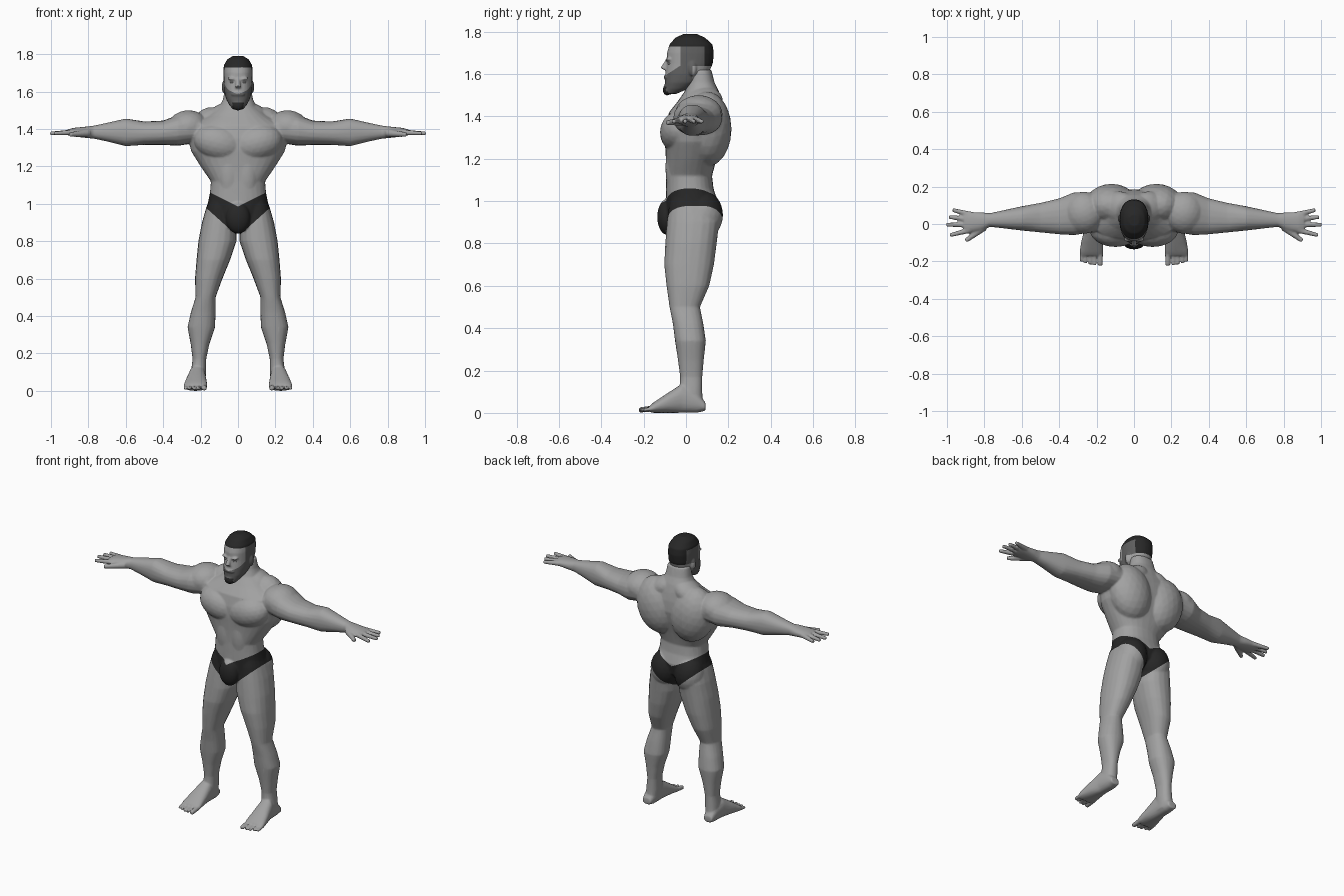
import bpy
import bmesh
import math
from mathutils import Matrix, Vector

default = bpy.data.objects.get("Cube")
if default:
    bpy.data.objects.remove(default, do_unlink=True)


def material(name, value):
    mat = bpy.data.materials.new(name)
    mat.use_nodes = True
    colour = (value, value, value, 1)
    mat.diffuse_color = colour
    mat.node_tree.nodes["Principled BSDF"].inputs["Base Color"].default_value = colour
    return mat


skin = material("skin grey", .36)
dark = material("near black", .02)
stubble = material("stubble grey", .12)
pale = material("eye grey", .5)
SKIN, DARK, STUBBLE = range(3)


def loft(bm, axis, stations, sides=20, power=2.3):
    """Skin rounded sections; each is (position, a_min, a_max, b_min, b_max)."""
    rings = []
    for t, a0, a1, b0, b1 in stations:
        ring = []
        for i in range(sides):
            angle = math.tau * i / sides
            c, s = math.cos(angle), math.sin(angle)
            a = (a0 + a1) / 2 + (a1 - a0) / 2 * math.copysign(abs(c) ** (2 / power), c)
            b = (b0 + b1) / 2 + (b1 - b0) / 2 * math.copysign(abs(s) ** (2 / power), s)
            point = {"x": (t, a, b), "y": (a, t, b), "z": (a, b, t)}[axis]
            ring.append(bm.verts.new(point))
        rings.append(ring)
    for low, high in zip(rings, rings[1:]):
        for i in range(sides):
            j = (i + 1) % sides
            bm.faces.new((low[i], low[j], high[j], high[i]))
    bm.faces.new(rings[0])
    bm.faces.new(rings[-1])


def centred_loft(bm, stations):
    loft(bm, "z", [(z, -w, w, y0, y1) for z, w, y0, y1 in stations], sides=28)


def blob(bm, centre, radii, tilt=0):
    matrix = (Matrix.Translation(centre) @ Matrix.Rotation(tilt, 4, "Y")
              @ Matrix.Diagonal((*radii, 1)))
    bmesh.ops.create_icosphere(bm, subdivisions=3, radius=1, matrix=matrix)


def digit(bm, start, end, r0, r1):
    start, end = Vector(start), Vector(end)
    way = end - start
    matrix = (Matrix.Translation((start + end) / 2)
              @ way.to_track_quat("Z", "Y").to_matrix().to_4x4())
    bmesh.ops.create_cone(bm, cap_ends=True, segments=10, radius1=r0, radius2=r1,
                          depth=way.length, matrix=matrix)


def mirror(bm):
    copy = bmesh.ops.duplicate(bm, geom=bm.verts[:] + bm.edges[:] + bm.faces[:])
    for item in copy["geom"]:
        if isinstance(item, bmesh.types.BMVert):
            item.co.x *= -1


def smooth(obj):
    bpy.ops.object.select_all(action="DESELECT")
    obj.select_set(True)
    bpy.context.view_layer.objects.active = obj
    bpy.ops.object.shade_smooth_by_angle(angle=math.radians(45))


def sculpt(name, bm, voxel, keep, cuts, zone, rule):
    """Fuse the masses, then cut clean colour borders and colour by rule."""
    bmesh.ops.recalc_face_normals(bm, faces=bm.faces[:])
    mesh = bpy.data.meshes.new(name)
    bm.to_mesh(mesh)
    bm.free()
    obj = bpy.data.objects.new(name, mesh)
    bpy.context.collection.objects.link(obj)
    remesh = obj.modifiers.new("fuse", "REMESH")
    remesh.mode = "VOXEL"
    remesh.voxel_size = voxel
    relax = obj.modifiers.new("relax", "SMOOTH")
    relax.factor = .5
    relax.iterations = 6
    obj.modifiers.new("reduce", "DECIMATE").ratio = keep
    graph = bpy.context.evaluated_depsgraph_get()
    fused = bpy.data.meshes.new_from_object(obj.evaluated_get(graph))
    obj.modifiers.clear()
    obj.data = fused
    fused.materials.clear()
    for mat in (skin, dark, stubble):
        fused.materials.append(mat)
    work = bmesh.new()
    work.from_mesh(fused)
    for point, normal in cuts:
        faces = [f for f in work.faces if zone[0] < f.calc_center_median().z < zone[1]]
        edges = {e for f in faces for e in f.edges}
        verts = {v for f in faces for v in f.verts}
        bmesh.ops.bisect_plane(work, geom=[*verts, *edges, *faces], dist=.0003,
                               plane_co=point, plane_no=normal)
    for face in work.faces:
        face.material_index = rule(face.calc_center_median())
    work.to_mesh(fused)
    work.free()
    smooth(obj)


# Arm, palm and fingers
bm = bmesh.new()
loft(bm, "x", [
    (.2, -.04, .17, 1.33, 1.47), (.32, -.06, .17, 1.31, 1.475),
    (.4, -.055, .137, 1.315, 1.445), (.5, -.045, .113, 1.315, 1.44),
    (.6, -.035, .095, 1.308, 1.456), (.7, -.023, .073, 1.333, 1.433),
    (.77, -.015, .058, 1.348, 1.418), (.82, -.037, .063, 1.353, 1.412),
    (.88, -.045, .064, 1.36, 1.406), (.91, -.04, .06, 1.366, 1.398)])
for y, tip_x, tip_y in ((.05, .97, .075), (.023, .99, .038),
                        (-.004, 1.005, -.004), (-.031, .985, -.06)):
    digit(bm, (.87, y, 1.383), (tip_x, tip_y, 1.376), .016, .011)
digit(bm, (.8, -.015, 1.378), (.9, -.09, 1.37), .022, .012)

# Leg, foot and toes
loft(bm, "z", [
    (1.05, .04, .14, -.06, .1), (.98, .02, .17, -.08, .14),
    (.9, .004, .193, -.09, .157), (.8, .008, .212, -.098, .145),
    (.7, .042, .222, -.103, .132), (.6, .083, .23, -.092, .11),
    (.5, .12, .227, -.078, .066), (.42, .12, .252, -.062, .082),
    (.34, .122, .27, -.052, .094), (.25, .153, .253, -.038, .084),
    (.17, .17, .243, -.028, .077), (.1, .17, .252, -.03, .077),
    (.02, .178, .252, -.03, .08)])
loft(bm, "y", [
    (.092, .19, .25, .01, .05), (.05, .178, .256, 0, .1),
    (-.02, .173, .264, 0, .137), (-.09, .167, .281, 0, .092),
    (-.15, .163, .292, 0, .052), (-.17, .168, .29, .002, .036)])
for x, tip, r in ((.18, -.222, .015), (.21, -.22, .011), (.235, -.217, .0105),
                  (.259, -.21, .0105), (.282, -.202, .01)):
    digit(bm, (x, -.15, .022), (x, tip, .013), r, r * .9)

# Muscle masses: chest, back, shoulder, neck slope, seat, belly
blob(bm, (.1, -.03, 1.325), (.14, .093, .098), tilt=-.25)
blob(bm, (.12, .1, 1.34), (.14, .115, .18), tilt=.25)
blob(bm, (.27, .06, 1.41), (.11, .113, .09), tilt=.15)
blob(bm, (.08, .09, 1.47), (.1, .085, .065), tilt=.5)
blob(bm, (.085, .08, .935), (.092, .095, .115))
blob(bm, (.045, -.055, 1.16), (.06, .042, .14))
mirror(bm)

# Trunk and neck
centred_loft(bm, [
    (.86, .04, -.09, .07), (.93, .13, -.1, .14), (1, .162, -.095, .15),
    (1.06, .15, -.095, .13), (1.12, .145, -.093, .123), (1.2, .2, -.095, .145),
    (1.28, .25, -.1, .17), (1.35, .268, -.098, .185), (1.42, .25, -.08, .18),
    (1.47, .16, -.04, .17), (1.52, .098, -.005, .155), (1.56, .08, .01, .135),
    (1.62, .07, .02, .12)])
blob(bm, (0, -.09, .925), (.065, .046, .085))

WAIST, WAIST_SLOPE = .985, .5
LEG, LEG_SLOPE = .825, .9


def body_colour(p):
    side = abs(p.x)
    inside = LEG + LEG_SLOPE * side < p.z < WAIST + WAIST_SLOPE * side
    return DARK if inside and side < .25 else SKIN


body_cuts = [((0, 0, height), (sign * slope, 0, -1)) for sign in (-1, 1)
             for height, slope in ((WAIST, WAIST_SLOPE), (LEG, LEG_SLOPE))]
sculpt("body", bm, .0055, .22, body_cuts, (.78, 1.15), body_colour)

# Head: ears and brows, then skull, nose, moustache and chin beard
bm = bmesh.new()
blob(bm, (.076, .03, 1.625), (.011, .02, .034))
blob(bm, (.03, -.082, 1.668), (.026, .014, .009), tilt=-.15)
mirror(bm)
centred_loft(bm, [
    (1.505, .028, -.095, -.05), (1.53, .048, -.1, .01), (1.56, .064, -.1, .06),
    (1.6, .073, -.097, .105), (1.65, .076, -.09, .127), (1.7, .078, -.09, .132),
    (1.74, .076, -.078, .125), (1.772, .058, -.05, .09), (1.79, .028, -.01, .05)])
digit(bm, (0, -.085, 1.67), (0, -.107, 1.622), .009, .016)
blob(bm, (0, -.093, 1.585), (.036, .013, .011))
blob(bm, (0, -.09, 1.525), (.032, .02, .026))

HAIRLINE, NAPE, CROWN, TEMPLE = 1.73, 1.638, .088, -.025
BEARD, BEARD_SLOPE, JAW, CHIN = 1.657, .65, .03, 1.542


def head_colour(p):
    if p.z > HAIRLINE or (p.y > CROWN and p.z > NAPE):
        return DARK
    if p.z < CHIN and abs(p.x) < .03 and p.y < -.05:
        return DARK
    if p.z < BEARD + BEARD_SLOPE * p.y and p.y < JAW and p.z < NAPE:
        return STUBBLE
    return STUBBLE if p.y > TEMPLE and p.z > NAPE else SKIN


head_cuts = [((0, 0, z), (0, 0, 1)) for z in (HAIRLINE, NAPE, CHIN)]
head_cuts += [((0, y, 0), (0, 1, 0)) for y in (CROWN, TEMPLE, JAW)]
head_cuts.append(((0, 0, BEARD), (0, -BEARD_SLOPE, 1)))
sculpt("head", bm, .005, .4, head_cuts, (1.4, 1.9), head_colour)

# Eyes
for label, sign in (("left", 1), ("right", -1)):
    bm = bmesh.new()
    blob(bm, (sign * .032, -.079, 1.65), (.012, .008, .005))
    mesh = bpy.data.meshes.new(label + "_eye")
    bm.to_mesh(mesh)
    bm.free()
    mesh.materials.append(pale)
    eye = bpy.data.objects.new(label + "_eye", mesh)
    bpy.context.collection.objects.link(eye)
    smooth(eye)
